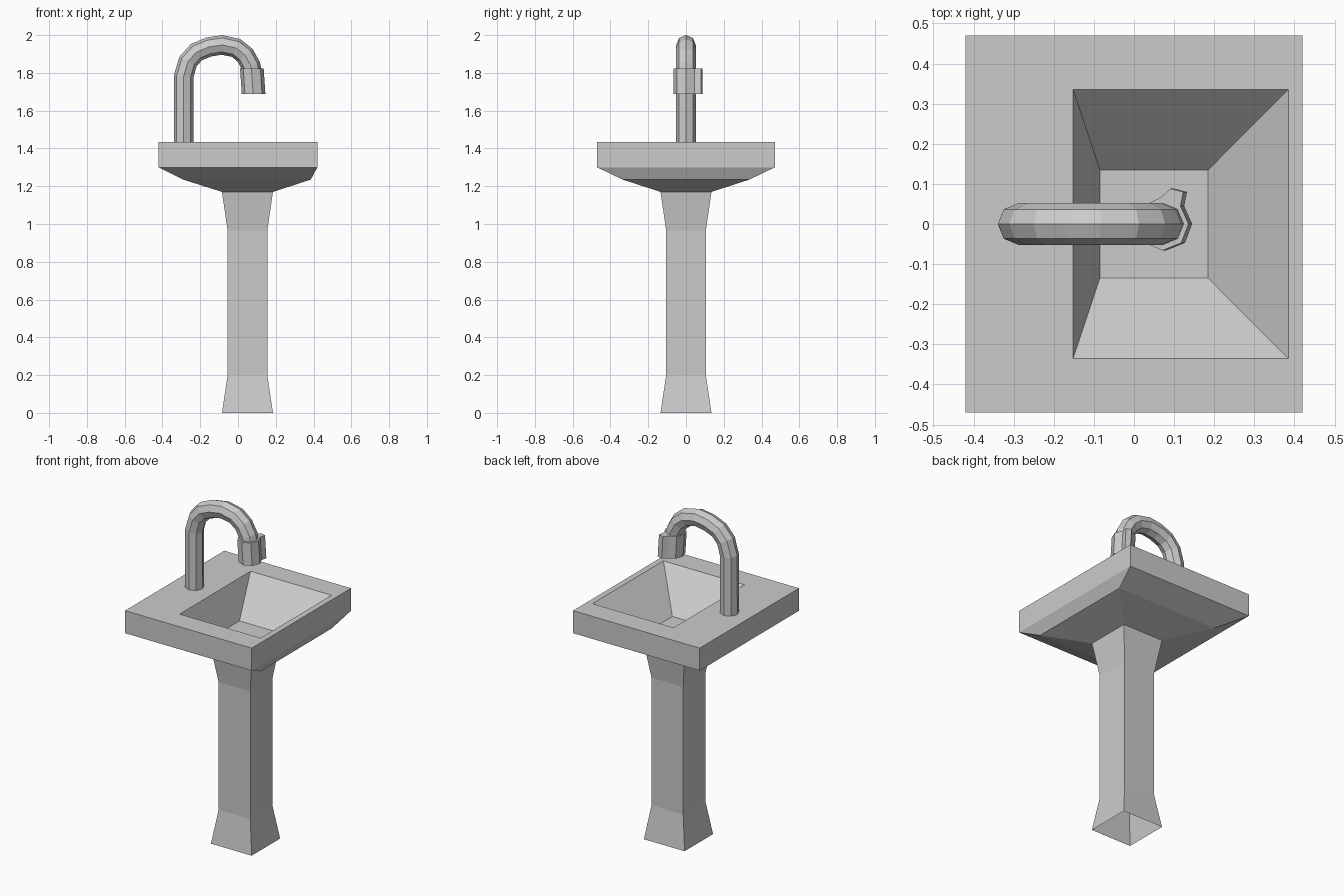
import bpy, bmesh, math
from mathutils import Vector

if "Cube" in bpy.data.objects:
    bpy.data.objects.remove(bpy.data.objects["Cube"])


def loft(name, rings, cap_start=False, cap_end=False):
    """Skin a list of equal-length, counter-clockwise rings."""
    bm = bmesh.new()
    loops = [[bm.verts.new(p) for p in ring] for ring in rings]
    n = len(loops[0])
    for a, b in zip(loops, loops[1:]):
        for i in range(n):
            j = (i + 1) % n
            bm.faces.new((a[i], a[j], b[j], b[i]))
    if cap_start:
        bm.faces.new(loops[0][::-1])
    if cap_end:
        bm.faces.new(loops[-1])
    mesh = bpy.data.meshes.new(name)
    bm.to_mesh(mesh)
    bm.free()
    obj = bpy.data.objects.new(name, mesh)
    bpy.context.collection.objects.link(obj)
    return obj


def rect(x0, x1, y, z):
    return [(x0, -y, z), (x1, -y, z), (x1, y, z), (x0, y, z)]


# Hollow square pedestal, flared at both ends
loft("pedestal", [
    rect(-0.085, 0.185, 0.135, 0),
    rect(-0.055, 0.155, 0.105, 0.2),
    rect(-0.055, 0.155, 0.105, 0.965),
    rect(-0.085, 0.185, 0.135, 1.17),
])

# Basin: tapered underside, slab rim, then the sunken bowl
loft("basin", [
    rect(-0.085, 0.185, 0.135, 1.17),
    rect(-0.29, 0.385, 0.335, 1.235),
    rect(-0.42, 0.42, 0.47, 1.30),
    rect(-0.42, 0.42, 0.47, 1.435),
    rect(-0.152, 0.385, 0.336, 1.435),
    rect(-0.085, 0.185, 0.135, 1.232),
], cap_end=True)

# Gooseneck spout: octagon swept along a path in the xz plane
path = [Vector((x, 0, z)) for x, z in [
    (-0.288, 1.43), (-0.288, 1.78), (-0.265, 1.86), (-0.22, 1.91),
    (-0.155, 1.937), (-0.085, 1.948), (-0.01, 1.932), (0.038, 1.893),
    (0.067, 1.84), (0.08, 1.78)]]
side = Vector((0, 1, 0))
rings = []
for i, p in enumerate(path):
    d_in = (p - path[max(i - 1, 0)]).normalized()
    d_out = (path[min(i + 1, len(path) - 1)] - p).normalized()
    tangent = (d_in + d_out).normalized()
    normal = side.cross(tangent)
    rings.append([p + 0.052 * (math.cos(a) * normal + math.sin(a) * side)
                  for a in (k * math.tau / 8 for k in range(8))])
loft("spout", rings, cap_end=True)

# Nozzle: faceted collar with a raised rib at the back, leaning slightly
outline = [(0.145, 0), (0.125, 0.045), (0.132, 0.08), (0.10, 0.088),
           (0.075, 0.066), (0.037, 0.047), (0.02, 0),
           (0.037, -0.047), (0.08, -0.066), (0.127, -0.047)]
loft("nozzle", [
    [(x, y, 1.687) for x, y in outline],
    [(x - 0.009, y, 1.822) for x, y in outline],
], cap_start=True, cap_end=True)
